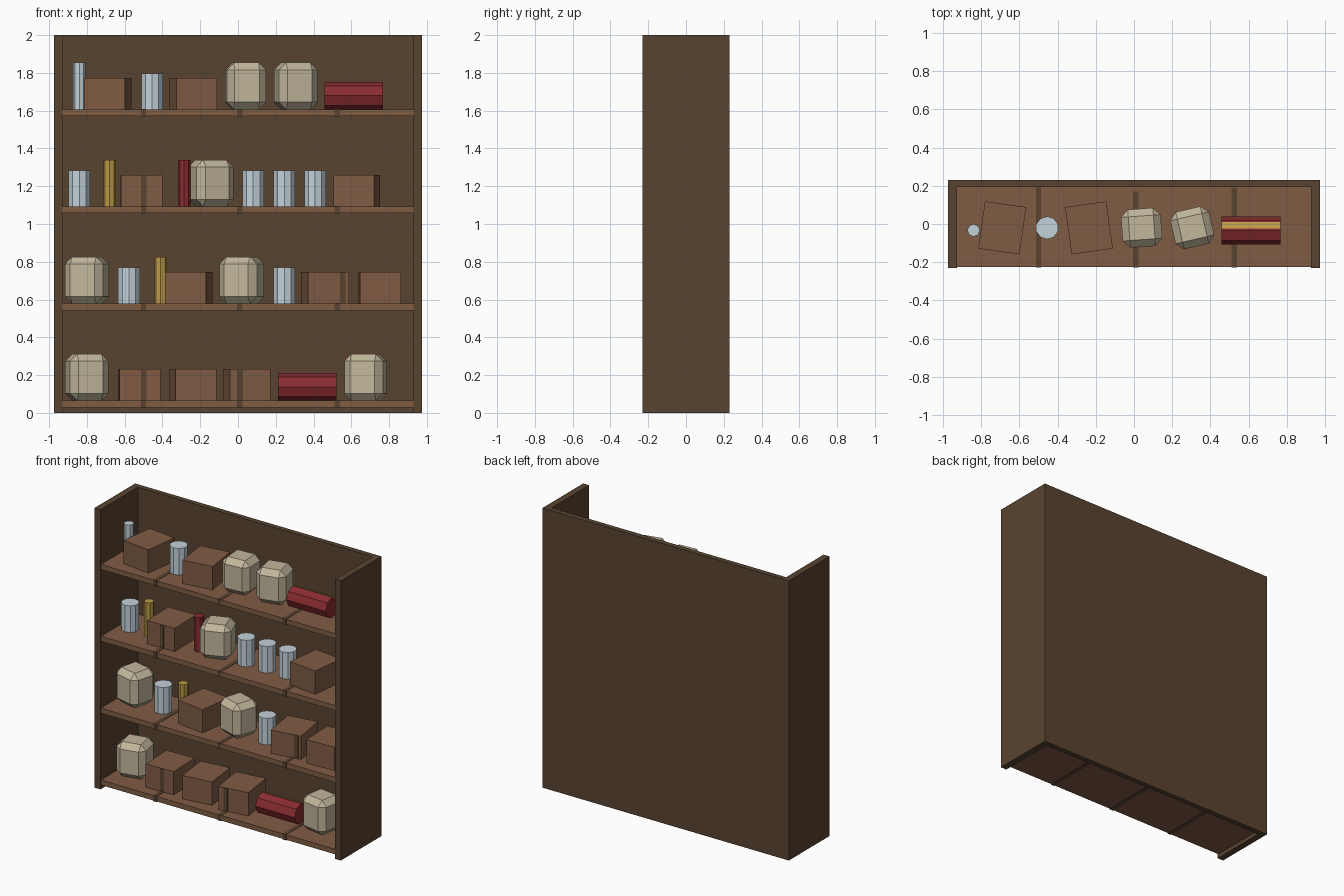
import bpy, bmesh, math
from mathutils import Matrix

if "Cube" in bpy.data.objects:
    bpy.data.objects.remove(bpy.data.objects["Cube"])

def mat(name, hexcol):
    m = bpy.data.materials.new(name)
    c = [int(hexcol[i:i + 2], 16) / 255 for i in (0, 2, 4)]
    lin = [v / 12.92 if v <= 0.04045 else ((v + 0.055) / 1.055) ** 2.4 for v in c]
    m.diffuse_color = (*lin, 1)
    m.use_nodes = True
    m.node_tree.nodes["Principled BSDF"].inputs["Base Color"].default_value = m.diffuse_color
    return m

DARK = mat("dark wood", "594430")
WOOD = mat("warm wood", "805C44")
CLAY = mat("pale clay", "C2B79C")
TIN = mat("pale tin", "C2D2DA")
RED = mat("deep red", "8A2C31")
GOLD = mat("gold", "BA9A46")

def finish(name, bm, material, loc, rot=0):
    me = bpy.data.meshes.new(name)
    bmesh.ops.recalc_face_normals(bm, faces=bm.faces)
    bm.to_mesh(me)
    bm.free()
    me.materials.append(material)
    ob = bpy.data.objects.new(name, me)
    ob.location = loc
    ob.rotation_euler.z = math.radians(rot)
    bpy.context.collection.objects.link(ob)
    return ob

def block(name, material, size, loc, rot=0, bevel=0):
    bm = bmesh.new()
    bmesh.ops.create_cube(bm, size=1)
    bmesh.ops.scale(bm, vec=size, verts=bm.verts)
    if bevel:
        bmesh.ops.bevel(bm, geom=bm.edges[:], offset=bevel, segments=1, affect='EDGES')
    return finish(name, bm, material, loc, rot)

def span(name, material, x0, x1, y0, y1, z0, z1):
    return block(name, material, (x1 - x0, y1 - y0, z1 - z0),
                 ((x0 + x1) / 2, (y0 + y1) / 2, (z0 + z1) / 2))

def cylinder(name, material, r, h, sides, loc):
    bm = bmesh.new()
    bmesh.ops.create_cone(bm, cap_ends=True, segments=sides, radius1=r, radius2=r, depth=h)
    return finish(name, bm, material, loc)

Y = -0.02   # line the stock stands on

def crate(x, z, rot, strap=None):
    block("crate", WOOD, (0.218, 0.25, 0.167), (x, Y, z + 0.0835), rot)
    if strap is not None:   # thin dark board seam on the front
        a = math.radians(rot)
        px, py = strap, -0.126
        block("crate_seam", DARK, (0.03, 0.004, 0.16),
              (x + px * math.cos(a) - py * math.sin(a),
               Y + px * math.sin(a) + py * math.cos(a), z + 0.083), rot)

def jar(x, z, rot):
    block("jar", CLAY, (0.208, 0.2, 0.247), (x, Y, z + 0.1235), rot, bevel=0.038)

def can(x, z):
    cylinder("can", TIN, 0.06, 0.19, 10, (x, Y, z + 0.095))

def tube(x, z, material):
    cylinder("slim_tube", material, 0.033, 0.247, 8, (x, -0.033, z + 0.1235))

def roll(x, z):
    # octagonal roll lying along x, with a gold stripe on the upper back facet
    bm = bmesh.new()
    r = 0.073
    bmesh.ops.create_cone(bm, cap_ends=True, segments=8, radius1=r, radius2=r, depth=0.31)
    bmesh.ops.rotate(bm, verts=bm.verts, matrix=Matrix.Rotation(math.pi / 2, 3, 'Y'))
    finish("cloth_roll", bm, RED, (x, -0.034, z + r))
    a = math.radians(67.5)
    d = r * math.cos(math.pi / 8)
    s = block("roll_stripe", GOLD, (0.31, 0.036, 0.006),
              (x, -0.034 + d * math.cos(a), z + r + d * math.sin(a)))
    s.rotation_euler.x = a - math.pi / 2

# Case: sides and back
for s in (-1, 1):
    block("side_panel", DARK, (0.047, 0.46, 2), (s * 0.9515, 0, 1))
span("back_panel", DARK, -0.93, 0.93, 0.193, 0.23, 0, 2)

# Shelves with three dark board seams each
SHELVES = (0.065, 0.579, 1.093, 1.607)
for z in SHELVES:
    span("shelf", WOOD, -0.93, 0.93, -0.224, 0.195, z - 0.036, z)
    for x, back in ((-0.5, 0.193), (0.01, 0.17), (0.525, 0.19)):
        span("shelf_seam", DARK, x - 0.014, x + 0.014, -0.227, back, z - 0.039, z + 0.002)

# Stock, from the lowest shelf upward
z = SHELVES[0]
jar(-0.80, z, 12)
crate(-0.523, z, 2, 0.02)
crate(-0.238, z, 7)
crate(0.047, z, 8, -0.055)
roll(0.367, z)
jar(0.676, z, -10)

z = SHELVES[1]
jar(-0.80, z, -14)
can(-0.577, z)
tube(-0.41, z, GOLD)
crate(-0.26, z, -8)
jar(0.02, z, -18)
can(0.245, z)
crate(0.46, z, 9, 0.075)
crate(0.75, z, 2)

z = SHELVES[2]
can(-0.84, z)
tube(-0.68, z, GOLD)
crate(-0.512, z, 1, 0.01)
tube(-0.285, z, RED)
jar(-0.143, z, 20)
for x in (0.08, 0.245, 0.408):
    can(x, z)
crate(0.628, z, -7)

z = SHELVES[3]
tube(-0.84, z, TIN)
crate(-0.69, z, -8)
can(-0.455, z)
crate(-0.236, z, 8)
jar(0.04, z, 4)
jar(0.305, z, 13)
roll(0.613, z)
